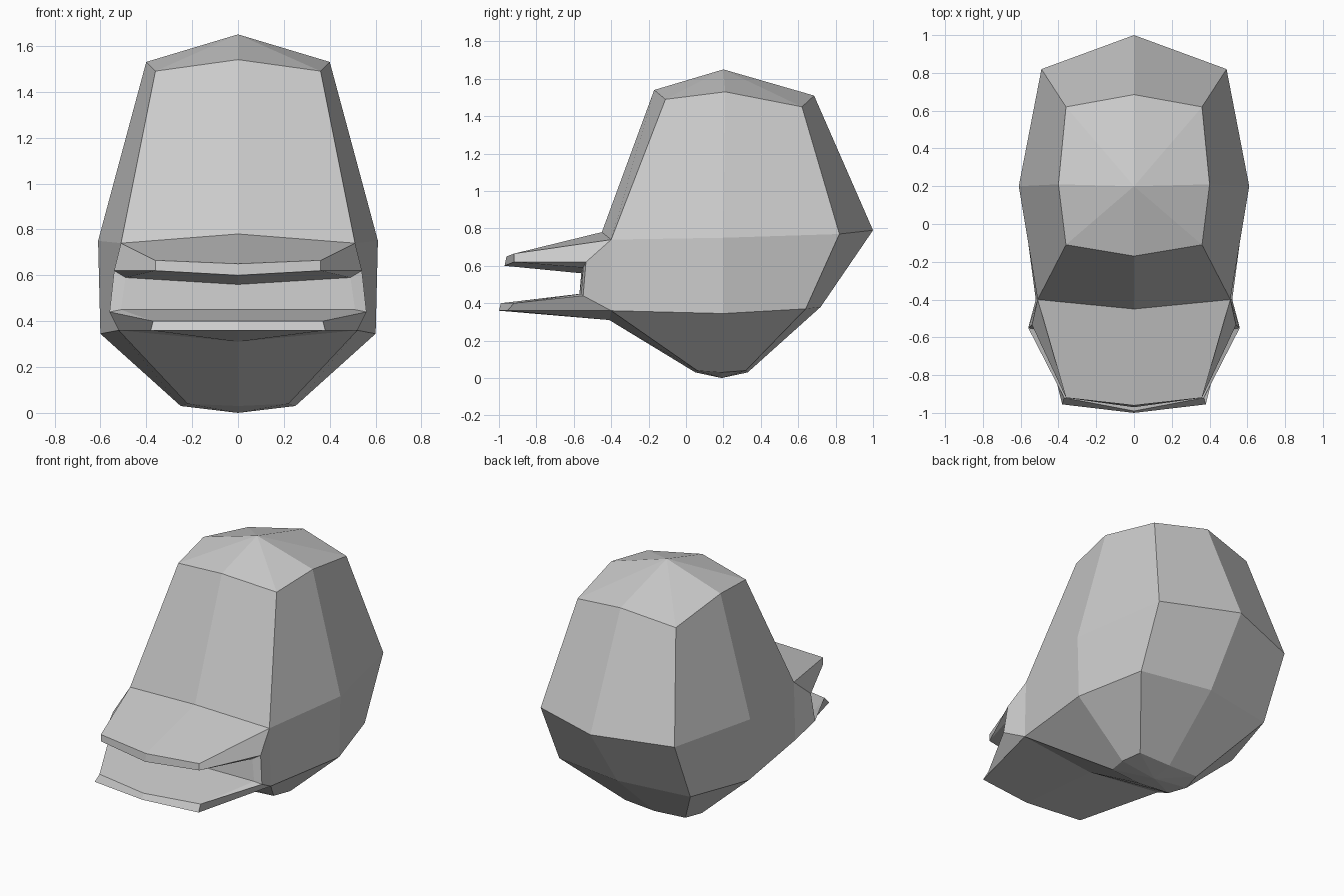
import bpy, bmesh

if "Cube" in bpy.data.objects:
    bpy.data.objects.remove(bpy.data.objects["Cube"])

bm = bmesh.new()


def face(pts):
    """Add a face and its mirror image across x = 0."""
    pts = list(dict.fromkeys(pts))
    for s in (1, -1):
        bm.faces.new([bm.verts.new((s * x, y, z)) for x, y, z in pts])


def strip(a, b):
    """Bridge two half profiles with faces."""
    for i in range(len(a) - 1):
        face([a[i], a[i + 1], b[i + 1], b[i]])


def fan(tip, ring):
    for p, q in zip(ring, ring[1:]):
        face([tip, p, q])


# Half rings of the skull: front centre, front corner, side, back corner, back centre
crown = [(0, -.17, 1.54), (.36, -.11, 1.49), (.40, .21, 1.53), (.36, .62, 1.45), (0, .685, 1.51)]
brow = [(0, -.45, .78), (.51, -.40, .74), (.61, .20, .75), (.49, .82, .77), (0, 1.0, .79)]
jaw = [(0, -.41, .31), (.52, -.40, .36), (.60, .20, .345), (.48, .64, .37), (0, .72, .38)]
neck = [(0, .05, .03), (.22, .06, .04), (.25, .19, .03), (.22, .32, .04), (0, .33, .03)]

# Skull, open at the front where the beak sits
fan((0, .20, 1.65), crown)
strip(crown, brow)
strip(brow[1:], jaw[1:])
strip(jaw, neck)
fan((0, .19, 0), neck)

# Mouth corners and back wall of the mouth
upper = [(.54, -.535, .62), (.49, -.55, .59), (0, -.56, .56)]
lower = [(.56, -.55, .44), (.51, -.56, .45), (0, -.57, .45)]
face([brow[1], upper[0], lower[0], jaw[1]])
strip(upper, lower)

# Upper beak
t = [(0, -.96, .65), (.36, -.92, .665), (.36, -.92, .62), (.36, -.92, .62), (0, -.97, .60)]
strip(brow[:2] + upper, t)
face(t)

# Lower beak
t = [(0, -1.0, .36), (.38, -.955, .36), (.37, -.92, .40), (.37, -.92, .40), (0, -.99, .40)]
strip(jaw[:2] + lower, t)
face(t)

bmesh.ops.remove_doubles(bm, verts=bm.verts, dist=.002)
bmesh.ops.recalc_face_normals(bm, faces=bm.faces)
mesh = bpy.data.meshes.new("bird_head")
bm.to_mesh(mesh)
bm.free()
bpy.context.collection.objects.link(bpy.data.objects.new("bird_head", mesh))
